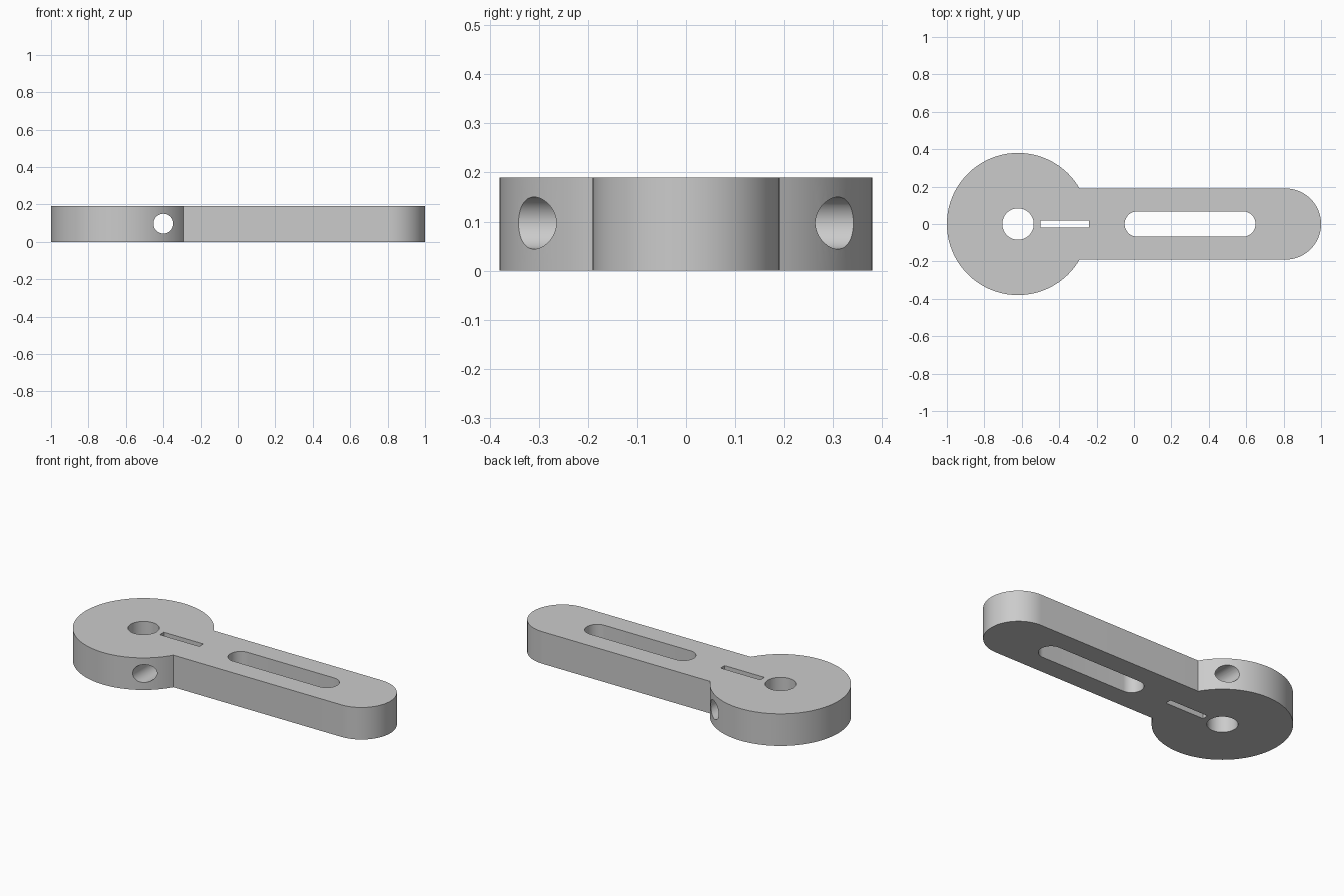
import bpy, bmesh
from math import acos, asin, cos, sin, pi
from mathutils import Matrix

if "Cube" in bpy.data.objects:
    bpy.data.objects.remove(bpy.data.objects["Cube"], do_unlink=True)

HEIGHT = 0.19
HUB_X, HUB_R = -0.62, 0.38
ARM_R = 0.19
TIP_X = 1 - ARM_R

steel = bpy.data.materials.new("plain grey")
steel.use_nodes = True
grey = (0.6, 0.6, 0.6, 1)
steel.diffuse_color = grey
steel.node_tree.nodes["Principled BSDF"].inputs["Base Color"].default_value = grey


def arc(cx, radius, start, end, steps):
    """Points on an arc centred on the long axis."""
    return [(cx + radius * cos(start + (end - start) * i / steps),
             radius * sin(start + (end - start) * i / steps))
            for i in range(steps + 1)]


def prism(name, outline, low, high, matrix=Matrix()):
    """Extrude a closed outline from low to high."""
    bm = bmesh.new()
    face = bm.faces.new([bm.verts.new((x, y, low)) for x, y in outline])
    top = bmesh.ops.extrude_face_region(bm, geom=[face])["geom"]
    bmesh.ops.translate(bm, vec=(0, 0, high - low),
                        verts=[v for v in top if isinstance(v, bmesh.types.BMVert)])
    bm.transform(matrix)
    bmesh.ops.recalc_face_normals(bm, faces=bm.faces)
    mesh = bpy.data.meshes.new(name)
    bm.to_mesh(mesh)
    bm.free()
    mesh.materials.append(steel)
    obj = bpy.data.objects.new(name, mesh)
    bpy.context.collection.objects.link(obj)
    return obj


# Lever body: round hub running into a straight arm with a rounded tip
neck = asin(ARM_R / HUB_R)
body = prism("lever_body",
             arc(HUB_X, HUB_R, neck, 2 * pi - neck, 96)
             + arc(TIP_X, ARM_R, -pi / 2, pi / 2, 40), 0, HEIGHT)

# Openings: pivot hole, clamping slit, long rounded slot
SLOT_R = 0.068
circle = arc(HUB_X, 0.084, 0, 2 * pi, 48)[:-1]
slit = [(-0.5, -0.019), (-0.24, -0.019), (-0.24, 0.019), (-0.5, 0.019)]
slot = (arc(0.65 - SLOT_R, SLOT_R, -pi / 2, pi / 2, 24)
        + arc(-0.05 + SLOT_R, SLOT_R, pi / 2, 3 * pi / 2, 24))
cutters = [prism(name, outline, -0.1, HEIGHT + 0.1) for name, outline in
           (("pivot_hole_cutter", circle), ("slit_cutter", slit), ("slot_cutter", slot))]

# Cross hole for the clamping screw, running front to back
lay_down = Matrix.Translation((-0.4, 0, 0.097)) @ Matrix.Rotation(pi / 2, 4, "X")
cutters.append(prism("screw_hole_cutter", arc(0, 0.053, 0, 2 * pi, 48)[:-1],
                     -0.5, 0.5, lay_down))

bpy.context.view_layer.objects.active = body
body.select_set(True)
for cutter in cutters:
    cut = body.modifiers.new(cutter.name, "BOOLEAN")
    cut.operation = "DIFFERENCE"
    cut.solver = "EXACT"
    cut.object = cutter
    bpy.ops.object.modifier_apply(modifier=cut.name)
    bpy.data.objects.remove(cutter, do_unlink=True)

# Smooth the round walls and keep the rims sharp
bpy.ops.object.select_all(action="DESELECT")
body.select_set(True)
bpy.ops.object.shade_smooth_by_angle()
